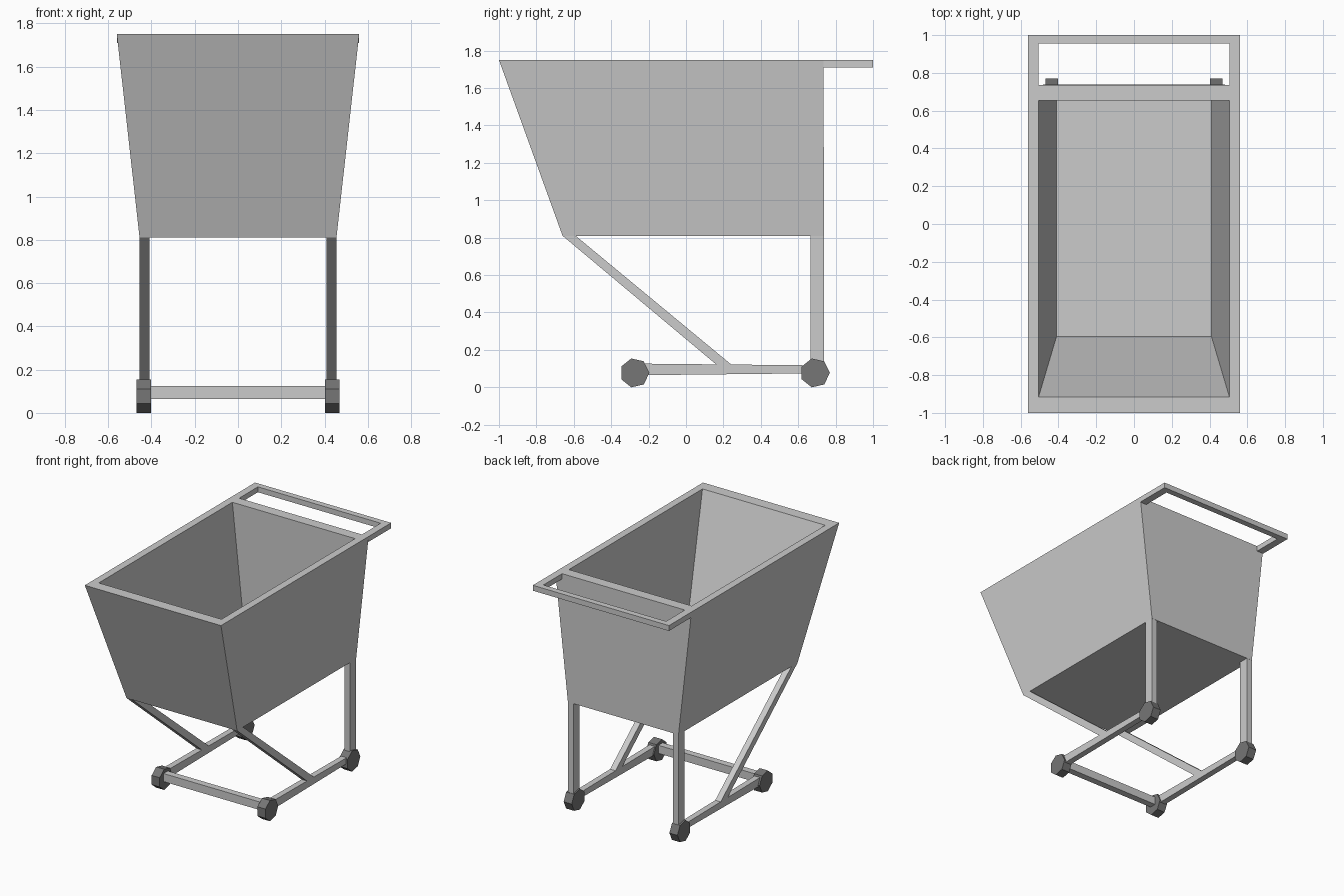
import bpy, bmesh, math
from mathutils import Matrix

if "Cube" in bpy.data.objects:
    bpy.data.objects.remove(bpy.data.objects["Cube"])


def make(name, bm, mat=None):
    bmesh.ops.recalc_face_normals(bm, faces=bm.faces)
    me = bpy.data.meshes.new(name)
    bm.to_mesh(me)
    bm.free()
    ob = bpy.data.objects.new(name, me)
    bpy.context.collection.objects.link(ob)
    if mat:
        me.materials.append(mat)
    return ob


def side_bar(name, profile, x0, x1):
    """Extrude a (y, z) outline from x0 to x1."""
    bm = bmesh.new()
    f = bm.faces.new([bm.verts.new((x0, y, z)) for y, z in profile])
    new = bmesh.ops.extrude_face_region(bm, geom=[f])["geom"]
    bmesh.ops.translate(bm, vec=(x1 - x0, 0, 0),
                        verts=[v for v in new if isinstance(v, bmesh.types.BMVert)])
    return make(name, bm)


def rect(y0, y1, z0, z1):
    return [(y0, z0), (y1, z0), (y1, z1), (y0, z1)]


# Basket: outer bottom -> outer rim -> inner rim -> inner floor
bm = bmesh.new()
loops = []
for w, y0, y1, z in [(0.455, -0.66, 0.738, 0.81), (0.56, -1.0, 0.735, 1.75),
                     (0.505, -0.915, 0.655, 1.75), (0.41, -0.595, 0.655, 0.86)]:
    loops.append([bm.verts.new(p) for p in
                  [(-w, y0, z), (w, y0, z), (w, y1, z), (-w, y1, z)]])
for a, b in zip(loops, loops[1:]):
    for i in range(4):
        j = (i + 1) % 4
        bm.faces.new((a[i], a[j], b[j], b[i]))
bm.faces.new(loops[0])
bm.faces.new(loops[-1])
make("basket", bm)

# Push handle: U-shaped frame behind the rim
bm = bmesh.new()
u = [(-0.56, 0.735), (-0.56, 1.0), (0.56, 1.0), (0.56, 0.735),
     (0.505, 0.735), (0.505, 0.955), (-0.505, 0.955), (-0.505, 0.735)]
f = bm.faces.new([bm.verts.new((x, y, 1.71)) for x, y in u])
new = bmesh.ops.extrude_face_region(bm, geom=[f])["geom"]
bmesh.ops.translate(bm, vec=(0, 0, 0.04),
                    verts=[v for v in new if isinstance(v, bmesh.types.BMVert)])
make("push_handle", bm)

# Chassis: front crossbar, then legs, struts and rails on both sides
side_bar("front_crossbar", rect(-0.30, -0.25, 0.065, 0.125), -0.41, 0.41)

rubber = bpy.data.materials.new("dark_rubber")
rubber.diffuse_color = (0.18, 0.18, 0.18, 1)
rubber.use_nodes = True
rubber.node_tree.nodes["Principled BSDF"].inputs["Base Color"].default_value = rubber.diffuse_color

for s, side in ((-1, "left"), (1, "right")):
    x0, x1 = s * 0.41, s * 0.455
    side_bar(f"{side}_back_leg", rect(0.665, 0.737, 0.08, 0.81), x0, x1)
    side_bar(f"{side}_strut",
             [(-0.66, 0.81), (-0.59, 0.81), (0.25, 0.115), (0.17, 0.115)], x0, x1)
    side_bar(f"{side}_rail",
             [(-0.30, 0.064), (0.70, 0.075), (0.70, 0.117), (-0.30, 0.127)], x0, x1)
    # Seven-sided wheels with one corner pointing backwards
    for end, y in (("front", -0.275), ("back", 0.69)):
        bm = bmesh.new()
        ring = [(y + 0.079 * math.cos(k * math.tau / 7),
                 0.080 + 0.079 * math.sin(k * math.tau / 7) + 0.002) for k in range(7)]
        bm.free()
        wheel = side_bar(f"{side}_{end}_wheel", ring, s * 0.402, s * 0.468)
        # rest the lowest corner on the ground
        low = min(v.co.z for v in wheel.data.vertices)
        wheel.data.transform(Matrix.Translation((0, 0, -low)))
        wheel.data.materials.append(rubber)
